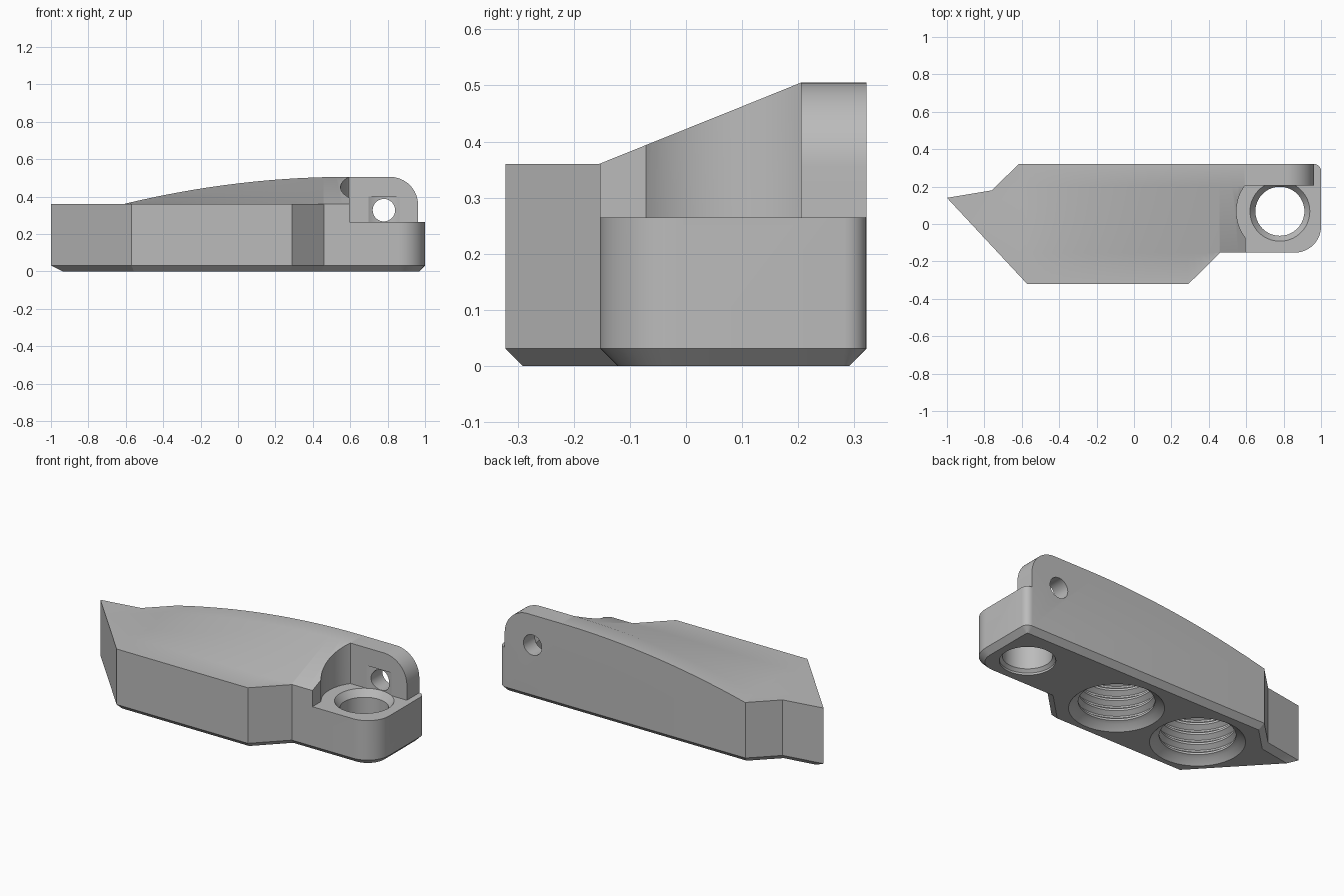
import bpy, bmesh, math
from mathutils import Vector

cube = bpy.data.objects.get("Cube")
if cube:
    bpy.data.objects.remove(cube, do_unlink=True)

grey = bpy.data.materials.new("plain grey")
grey.use_nodes = True
grey.diffuse_color = (0.5, 0.5, 0.5, 1)
grey.node_tree.nodes["Principled BSDF"].inputs["Base Color"].default_value = (0.5, 0.5, 0.5, 1)


def make(name, bm):
    bmesh.ops.recalc_face_normals(bm, faces=bm.faces)
    mesh = bpy.data.meshes.new(name)
    bm.to_mesh(mesh)
    bm.free()
    mesh.materials.append(grey)
    ob = bpy.data.objects.new(name, mesh)
    bpy.context.collection.objects.link(ob)
    return ob


def stack(name, rings):
    """Skin a list of equal-length point rings and cap both ends."""
    bm = bmesh.new()
    loops = [[bm.verts.new(p) for p in ring] for ring in rings]
    n = len(loops[0])
    for a, b in zip(loops, loops[1:]):
        for i in range(n):
            j = (i + 1) % n
            bm.faces.new((a[i], a[j], b[j], b[i]))
    bm.faces.new(loops[0][::-1])
    bm.faces.new(loops[-1])
    return make(name, bm)


def arc(cx, cy, r, a0, a1, n):
    return [(cx + r * math.cos(math.radians(a0 + (a1 - a0) * i / n)),
             cy + r * math.sin(math.radians(a0 + (a1 - a0) * i / n))) for i in range(n + 1)]


def inset(points, d):
    """Mitred inward offset of an anticlockwise outline."""
    result = []
    for i, p in enumerate(points):
        p = Vector(p)
        e1 = (p - Vector(points[i - 1])).normalized()
        e2 = (Vector(points[(i + 1) % len(points)]) - p).normalized()
        n1, n2 = Vector((-e1.y, e1.x)), Vector((-e2.y, e2.x))
        result.append(p + (n1 + n2) * d / (1 + n1.dot(n2)))
    return result


def lathe(name, x, y, profile, sides=64):
    """Round plug from (radius, height) pairs."""
    circle = arc(0, 0, 1, 0, 360, sides)[:-1]
    return stack(name, [[(x + r * c, y + r * s, z) for c, s in circle] for r, z in profile])


def prism(name, points, low, high, along_y=False):
    place = (lambda p, d: (p[0], d, p[1])) if along_y else (lambda p, d: (p[0], p[1], d))
    return stack(name, [[place(p, d) for p in points] for d in (low, high)])


# Body: plan outline with a chamfered underside
outline = [(-1, 0.14), (-0.57, -0.322), (0.29, -0.322), (0.46, -0.153)]
outline += arc(0.86, -0.013, 0.14, -90, 0, 12) + arc(0.96, 0.282, 0.04, 0, 90, 6)
outline += [(-0.615, 0.322), (-0.76, 0.18)]
body = stack("clamp_body", [[(p[0], p[1], z) for p in pts] for pts, z in
                            ((inset(outline, 0.031), 0), (outline, 0.031), (outline, 0.6))])


# Top sweep: ridge rises along the back and slopes down to the flat front
def ridge(x):
    t = min(max((x + 0.61) / 1.2, 0), 1)
    return 0.36 + 0.145 * (1 - (1 - t) ** 2)


def section(x):
    h = ridge(x)
    return [(x, -0.5, 0.36), (x, -0.155, 0.36), (x, 0.205, h), (x, 0.5, h),
            (x, 0.5, 0.9), (x, -0.5, 0.9)]


xs = [-1.2] + [-0.61 + 1.2 * i / 36 for i in range(37)] + [1.2]
top_cutter = stack("top_cutter", [section(x) for x in xs])
bm = bmesh.new()
bm.from_mesh(top_cutter.data)
bmesh.ops.triangulate(bm, faces=bm.faces)
bm.to_mesh(top_cutter.data)
bm.free()

# Recess in front of the lug, with a round back wall
SHELF = 0.265
HX, HY = 0.78, 0.068
recess = prism("recess_cutter", [(0.595, -0.5), (1.2, -0.5), (1.2, 0.205), (0.595, 0.205)], SHELF, 0.8)
round_wall = lathe("round_wall_cutter", HX, HY, [(0.232, SHELF), (0.232, 0.8)])
# Keep the round wall clear of the lug
trim = prism("lug_guard", [(0.3, 0.205), (1.2, 0.205), (1.2, 0.5), (0.3, 0.5)], 0.1, 0.95)

# Rounded end of the lug and its cross hole
lug_end = prism("lug_end_cutter", [(1.2, SHELF), (0.963, SHELF)]
                + arc(0.812, 0.354, 0.151, 0, 90, 16) + [(0.812, 0.8), (1.2, 0.8)],
                -0.5, 0.5, along_y=True)
cross_hole = prism("cross_hole_cutter", arc(0.78, 0.327, 0.06, 0, 360, 40)[:-1], 0.1, 0.5, along_y=True)

# Vertical bore with countersunk ends
bore = lathe("bore_cutter", HX, HY, [(0.147, -0.1), (0.147, 0.012), (0.131, 0.028),
                                     (0.131, 0.225), (0.16, SHELF), (0.16, 0.4)])

# Ribbed sockets in the underside
ribs = [(0.25, -0.1), (0.25, 0.0), (0.22, 0.03)]
for k in range(4):
    z = 0.04 + k * 0.06
    ribs += [(0.2, z), (0.2, z + 0.012), (0.225, z + 0.03), (0.225, z + 0.04)]
ribs += [(0.2, 0.275)]
sockets = [lathe("socket_cutter", x, -0.01, ribs) for x in (0.11, -0.44)]


def cut(ob, cutter):
    mod = ob.modifiers.new("cut", "BOOLEAN")
    mod.operation = "DIFFERENCE"
    mod.solver = "EXACT"
    mod.object = cutter
    bpy.context.view_layer.objects.active = ob
    bpy.ops.object.modifier_apply(modifier=mod.name)
    bpy.data.objects.remove(cutter, do_unlink=True)


cut(round_wall, trim)
for cutter in [top_cutter, recess, round_wall, lug_end, cross_hole, bore] + sockets:
    cut(body, cutter)

bpy.ops.object.select_all(action="DESELECT")
body.select_set(True)
bpy.context.view_layer.objects.active = body
bpy.ops.object.shade_smooth_by_angle(angle=math.radians(30))
